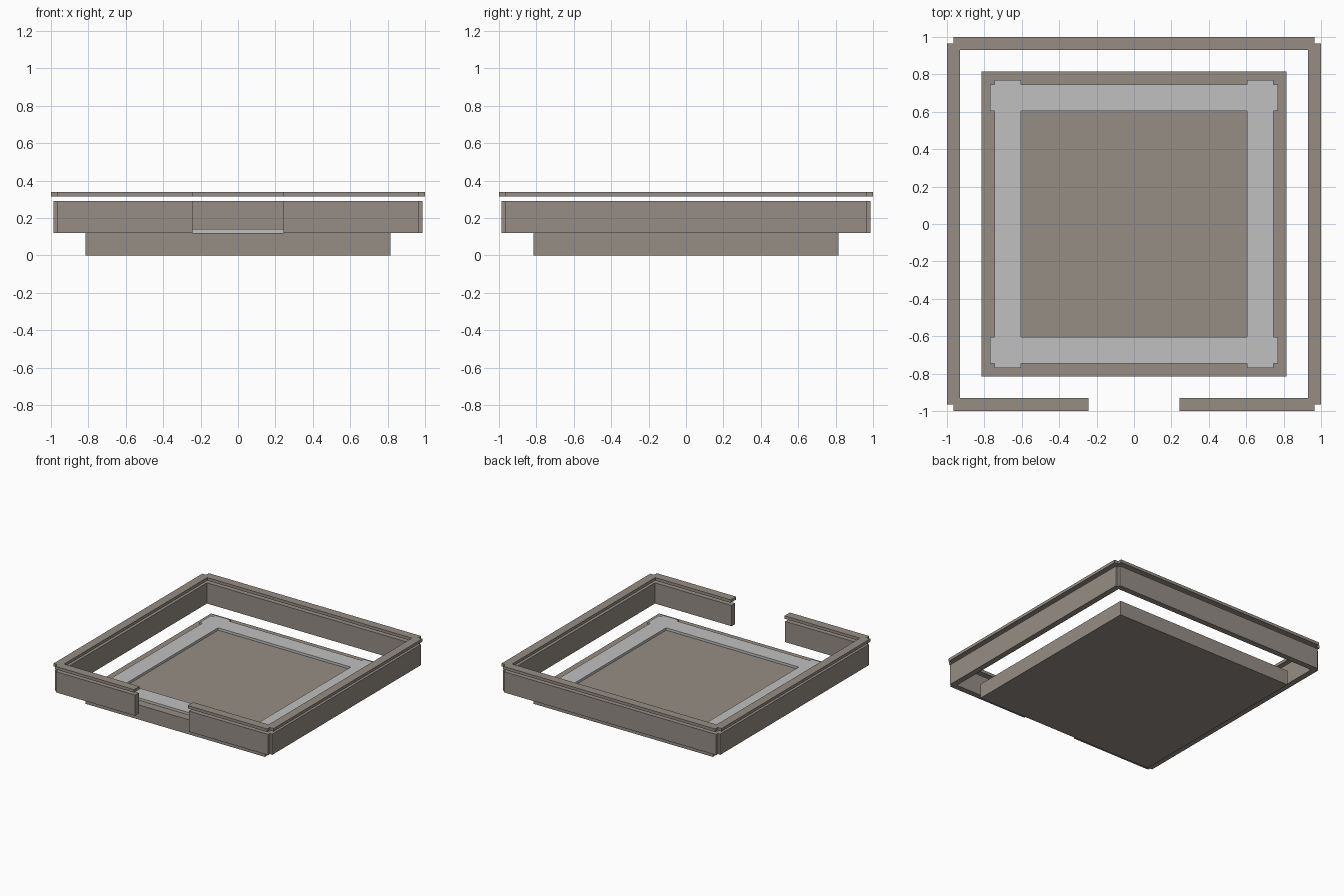
import bpy

cube = bpy.data.objects.get("Cube")
if cube:
    bpy.data.objects.remove(cube, do_unlink=True)


def material(name, color):
    m = bpy.data.materials.new(name)
    m.use_nodes = True
    m.diffuse_color = color
    m.node_tree.nodes["Principled BSDF"].inputs["Base Color"].default_value = color
    return m


STONE = material("warm grey stone", (0.30, 0.27, 0.235, 1))
PALE = material("pale grey trim", (0.53, 0.53, 0.53, 1))


def box(name, x, y, z, mat):
    """Box spanning the (low, high) ranges x, y and z."""
    bpy.ops.mesh.primitive_cube_add(size=1, location=[sum(r) / 2 for r in (x, y, z)])
    ob = bpy.context.object
    ob.name = name
    ob.scale = [r[1] - r[0] for r in (x, y, z)]
    bpy.ops.object.transform_apply(location=False, rotation=False, scale=True)
    ob.data.materials.append(mat)


def span(a, b, sign):
    return tuple(sorted((a * sign, b * sign)))


# Floor slab
HALF = 0.815
box("floor_slab", (-HALF, HALF), (-HALF, HALF), (0, 0.12), STONE)

# Pale border strips on the slab, crossing at the corners
REACH, TRIM_Z = 0.77, (0.12, 0.14)
for sign, side, end in ((1, "left", "back"), (-1, "right", "front")):
    across = span(0.603, 0.746, sign)
    box(side + "_border", across, (-REACH, REACH), TRIM_Z, PALE)
    box(end + "_border", (-REACH, REACH), across, TRIM_Z, PALE)

# Parapet walls and the wider coping floating above, with a front gateway
LENGTH, GATE = 0.965, 0.244
for part, inner, outer, z in (("wall", 0.94, 0.987, (0.12, 0.29)),
                              ("coping", 0.93, 1.0, (0.316, 0.34))):
    box("back_" + part, (-LENGTH, LENGTH), (inner, outer), z, STONE)
    for sign, side in ((1, "left"), (-1, "right")):
        box(side + "_" + part, span(inner, outer, sign), (-LENGTH, LENGTH), z, STONE)
        box("front_" + side + "_" + part, span(GATE, LENGTH, sign),
            (-outer, -inner), z, STONE)
